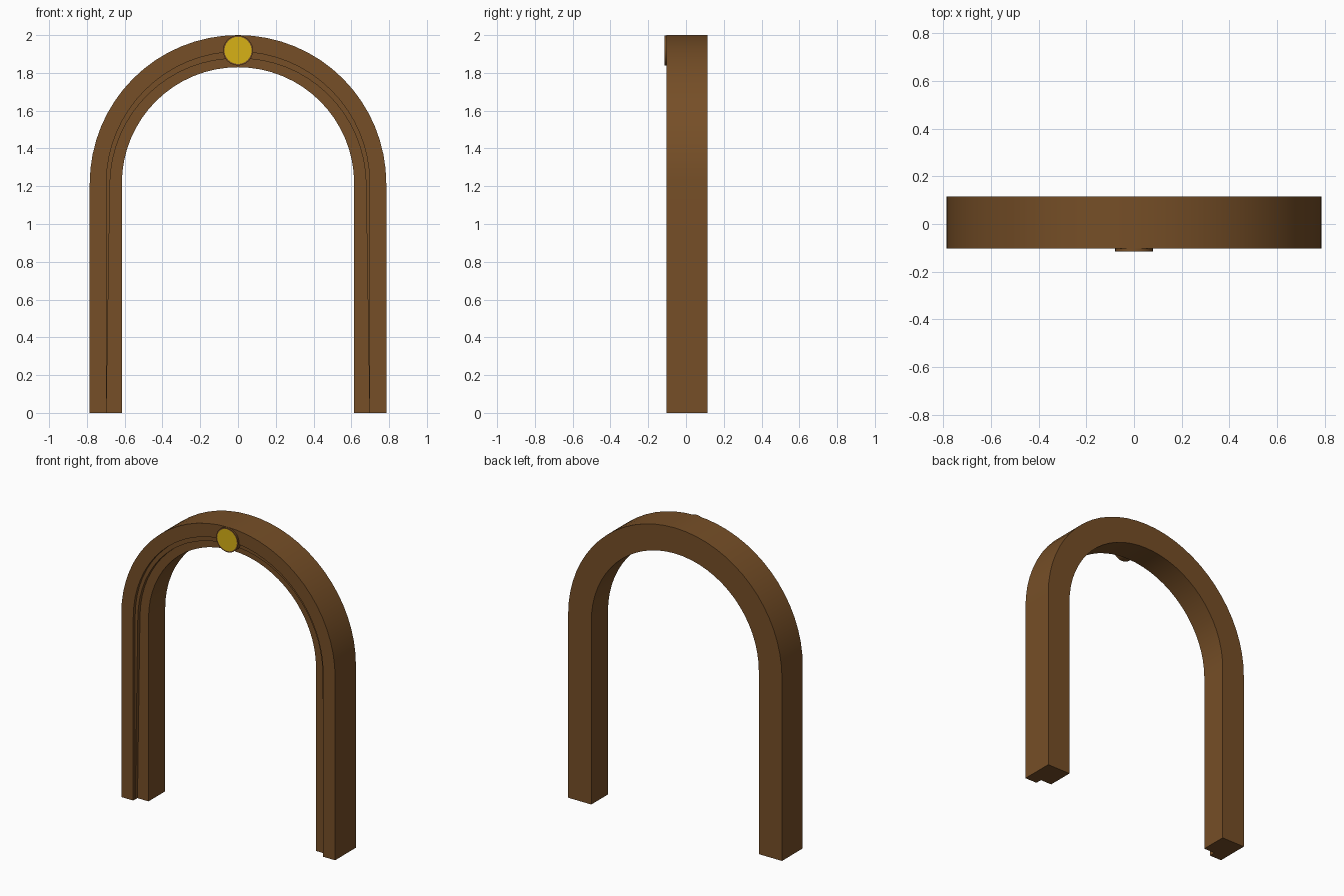
import bpy, bmesh, math

if "Cube" in bpy.data.objects:
    bpy.data.objects.remove(bpy.data.objects["Cube"])


def material(name, rgb):
    m = bpy.data.materials.new(name)
    m.diffuse_color = (*rgb, 1)
    m.use_nodes = True
    m.node_tree.nodes["Principled BSDF"].inputs["Base Color"].default_value = m.diffuse_color
    return m


wood = material("brown wood", (0.18, 0.077, 0.02))
gold = material("gold", (0.68, 0.44, 0.008))

SPRING = 1.215                     # height where legs turn into the arch
OUTER, STEP, INNER = 0.785, 0.697, 0.615
FRONT, MID, RECESS, BACK = -0.103, -0.083, -0.06, 0.115
SEGS = 32


def finish(bm, name, mats):
    bmesh.ops.recalc_face_normals(bm, faces=bm.faces)
    me = bpy.data.meshes.new(name)
    bm.to_mesh(me)
    bm.free()
    ob = bpy.data.objects.new(name, me)
    bpy.context.collection.objects.link(ob)
    for m in mats:
        me.materials.append(m)
    bpy.context.view_layer.objects.active = ob
    ob.select_set(True)
    bpy.ops.object.shade_smooth_by_angle(angle=math.radians(30))
    ob.select_set(False)
    return ob


# Arch frame: stepped section swept up one leg, round the top and down the other
half_length = SPRING + math.pi / 2 * STEP
stations = [(0, 0.0)] + [(math.pi * i / SEGS, SPRING) for i in range(SEGS + 1)] + [(math.pi, 0.0)]
bm = bmesh.new()
rings = []
for angle, base in stations:
    run = base + min(angle, math.pi - angle) * STEP if base else 0
    w = 0.001 + 0.035 * run / half_length      # middle step widens towards the top
    section = [(OUTER, FRONT), (OUTER, BACK), (INNER, BACK), (INNER, RECESS),
               (STEP - w, RECESS), (STEP - w, MID), (STEP, MID), (STEP, FRONT)]
    rings.append([bm.verts.new((r * math.cos(angle), y, base + r * math.sin(angle)))
                  for r, y in section])
for a, b in zip(rings, rings[1:]):
    for i in range(len(a)):
        j = (i + 1) % len(a)
        bm.faces.new((a[i], a[j], b[j], b[i]))
bm.faces.new(rings[0])
bm.faces.new(rings[-1])
finish(bm, "arch_frame", [wood])

# Round keystone boss with a gold face
bm = bmesh.new()
loops = []
for radius, y in ((0.08, RECESS + 0.01), (0.08, -0.115), (0.072, -0.115)):
    loops.append([bm.verts.new((radius * math.cos(k * math.tau / 24), y,
                                1.919 + radius * math.sin(k * math.tau / 24)))
                  for k in range(24)])
for a, b in zip(loops, loops[1:]):
    for i in range(24):
        j = (i + 1) % 24
        bm.faces.new((a[i], a[j], b[j], b[i]))
bm.faces.new(loops[0])
face = bm.faces.new(loops[-1])
face.material_index = 1
finish(bm, "keystone_boss", [wood, gold])
